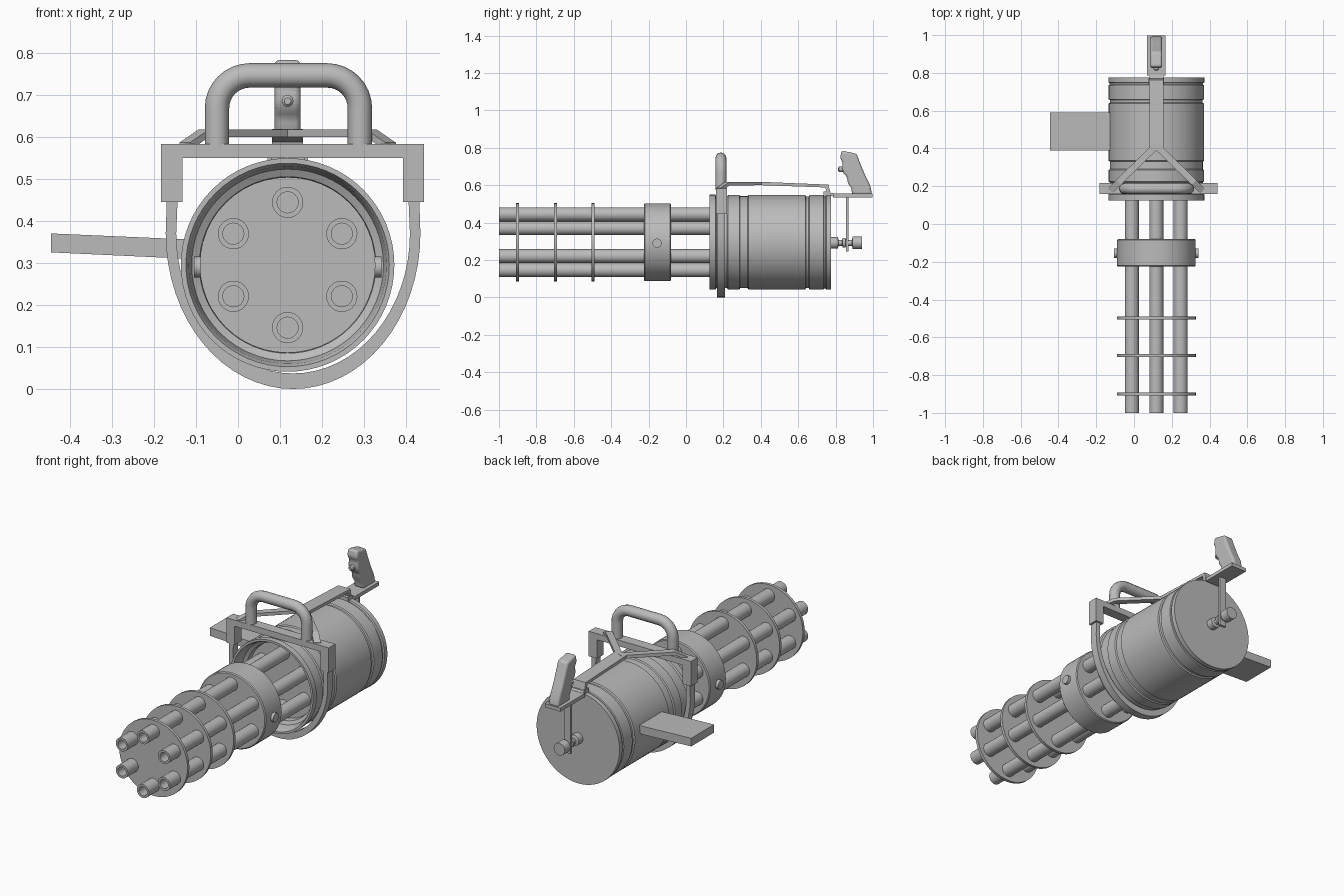
import bpy, bmesh, math
from mathutils import Vector

if "Cube" in bpy.data.objects:
    bpy.data.objects.remove(bpy.data.objects["Cube"])

GREY = (0.5, 0.5, 0.5, 1)
mat = bpy.data.materials.new("plain grey metal")
mat.use_nodes = True
mat.diffuse_color = GREY
mat.node_tree.nodes["Principled BSDF"].inputs["Base Color"].default_value = GREY

CX, CZ = 0.118, 0.295      # axis of the barrels and housing


def finish(name, bm, smooth=True, bevel=0):
    bmesh.ops.recalc_face_normals(bm, faces=bm.faces)
    me = bpy.data.meshes.new(name)
    bm.to_mesh(me)
    bm.free()
    me.materials.append(mat)
    ob = bpy.data.objects.new(name, me)
    bpy.context.collection.objects.link(ob)
    if bevel:
        mod = ob.modifiers.new("soft edges", 'BEVEL')
        mod.width, mod.segments = bevel, 3
    if smooth:
        bpy.ops.object.select_all(action='DESELECT')
        ob.select_set(True)
        bpy.context.view_layer.objects.active = ob
        bpy.ops.object.shade_smooth_by_angle(angle=math.radians(35))
    return ob


def lathe(name, profile, x=CX, z=CZ, n=48):
    """Turn (radius, y) points around an axis along y; ends are capped."""
    bm = bmesh.new()
    rings = []
    for r, y in profile:
        rings.append([bm.verts.new((x + r * math.cos(i * math.tau / n), y,
                                    z + r * math.sin(i * math.tau / n))) for i in range(n)])
    for a, b in zip(rings, rings[1:]):
        for i in range(n):
            j = (i + 1) % n
            bm.faces.new((a[i], a[j], b[j], b[i]))
    bm.faces.new(rings[0])
    bm.faces.new(rings[-1])
    return finish(name, bm)


def prism(name, points, axis, lo, hi, smooth=False, bevel=0):
    """Extrude a flat outline: (x, z) points along y, or (y, z) points along x."""
    bm = bmesh.new()
    place = (lambda p, d: (p[0], d, p[1])) if axis == 'y' else (lambda p, d: (d, p[0], p[1]))
    face = bm.faces.new([bm.verts.new(place(p, lo)) for p in points])
    ext = bmesh.ops.extrude_face_region(bm, geom=[face])
    move = (0, hi - lo, 0) if axis == 'y' else (hi - lo, 0, 0)
    bmesh.ops.translate(bm, verts=[v for v in ext["geom"] if isinstance(v, bmesh.types.BMVert)], vec=move)
    return finish(name, bm, smooth, bevel)


def box(name, x, y, z):
    return prism(name, [(x[0], z[0]), (x[1], z[0]), (x[1], z[1]), (x[0], z[1])], 'y', *y)


def ribbon(name, path, width, thick):
    """Flat strap following a path, lying level across its width."""
    bm = bmesh.new()
    pts = [Vector(p) for p in path]
    side = (pts[-1] - pts[0]).cross(Vector((0, 0, 1))).normalized() * width / 2
    up = Vector((0, 0, thick / 2))
    rows = [[bm.verts.new(p + o) for o in (side + up, up - side, -side - up, side - up)] for p in pts]
    for a, b in zip(rows, rows[1:]):
        for i in range(4):
            j = (i + 1) % 4
            bm.faces.new((a[i], a[j], b[j], b[i]))
    bm.faces.new(rows[0])
    bm.faces.new(rows[-1])
    return finish(name, bm, False)


# Six hollow barrels
for k in range(6):
    a = math.radians(90 + 60 * k)
    lathe(f"barrel_{k + 1}",
          [(0.025, -0.85), (0.025, -1), (0.037, -1), (0.037, 0.24)],
          CX + 0.149 * math.cos(a), CZ + 0.149 * math.sin(a), 24)

# Thin spacer discs and the thick clamp
for k, y in enumerate((-0.9, -0.697, -0.497)):
    lathe(f"spacer_disc_{k + 1}", [(0.209, y - 0.008), (0.209, y + 0.008)])
lathe("barrel_clamp", [(0.203, -0.225), (0.208, -0.22), (0.208, -0.085), (0.203, -0.08)])

# Side screws on the clamp
for name, s in (("left", 1), ("right", -1)):
    bm = bmesh.new()
    bmesh.ops.create_cone(bm, cap_ends=True, segments=12, radius1=0.025, radius2=0.025, depth=0.03)
    for v in bm.verts:
        v.co = (CX + s * 0.208 + v.co.z, -0.155 + v.co.x, 0.29 + v.co.y)
    finish(f"clamp_screw_{name}", bm)

# Housing with an open stepped front and grooved bands
lathe("housing", [
    (0.207, 0.23), (0.21, 0.2), (0.228, 0.19), (0.235, 0.14), (0.242, 0.125),
    (0.254, 0.125), (0.254, 0.157), (0.246, 0.162), (0.246, 0.22), (0.252, 0.225),
    (0.252, 0.285), (0.246, 0.29), (0.246, 0.33), (0.252, 0.335),
    (0.252, 0.638), (0.245, 0.642), (0.245, 0.656), (0.252, 0.66),
    (0.252, 0.735), (0.247, 0.738), (0.247, 0.746), (0.254, 0.75), (0.254, 0.775)], n=64)

# Hanging hoop below the bracket
HX, HZ, N = 0.131, 0.37, 32
arc = [math.pi * (1 + i / N) for i in range(N + 1)]
outer = [(HX + 0.303 * math.cos(a), HZ + 0.37 * math.sin(a)) for a in arc]
inner = [(HX + 0.278 * math.cos(a), HZ + 0.333 * math.sin(a)) for a in reversed(arc)]
hoop = [(HX - 0.299, 0.49)] + outer + [(HX + 0.299, 0.49), (HX + 0.273, 0.49)] + inner + [(HX - 0.273, 0.49)]
prism("support_hoop", hoop, 'y', 0.165, 0.208, True)

# Bracket across the top
L, R = -0.183, 0.443
prism("top_bracket", [(L, 0.445), (L + 0.051, 0.445), (L + 0.051, 0.549), (R - 0.051, 0.549),
                      (R - 0.051, 0.445), (R, 0.445), (R, 0.583), (L, 0.583)], 'y', 0.16, 0.218)

# Carrying handle
LX, RX, TOP, CR = -0.05, 0.29, 0.746, 0.078
path = [(LX, 0.575)]
for cx, start in ((LX + CR, 180), (RX - CR, 90)):
    for i in range(9):
        a = math.radians(start - i * 90 / 8)
        path.append((cx + CR * math.cos(a), TOP - CR + CR * math.sin(a)))
path.append((RX, 0.575))
cu = bpy.data.curves.new("carry_handle_path", 'CURVE')
cu.dimensions = '3D'
cu.bevel_depth, cu.bevel_resolution, cu.use_fill_caps = 0.029, 4, True
sp = cu.splines.new('POLY')
sp.points.add(len(path) - 1)
for p, (x, z) in zip(sp.points, path):
    p.co = (x, 0.187, z, 1)
tmp = bpy.data.objects.new("carry_handle_path", cu)
bpy.context.collection.objects.link(tmp)
bm = bmesh.new()
bm.from_mesh(bpy.data.meshes.new_from_object(tmp.evaluated_get(bpy.context.evaluated_depsgraph_get())))
bpy.data.objects.remove(tmp)
bmesh.ops.remove_doubles(bm, verts=bm.verts, dist=0.0001)
finish("carry_handle", bm)

# Forked straps and the spine running back to the grip platform
for name, s in (("left", 1), ("right", -1)):
    ribbon(f"fork_strap_{name}", [(CX + s * 0.245, 0.175, 0.577), (CX + s * 0.2, 0.22, 0.608),
                                  (CX, 0.415, 0.609)], 0.036, 0.018)
prism("spine_strap", [(0.4, 0.6), (0.745, 0.588), (0.757, 0.545), (0.79, 0.54), (0.79, 0.556),
                      (0.772, 0.56), (0.762, 0.603), (0.4, 0.618)], 'x', CX - 0.037, CX + 0.037)
box("spine_foot", (CX - 0.04, CX + 0.04), (0.735, 0.772), (0.535, 0.565))
box("grip_platform", (CX - 0.048, CX + 0.048), (0.785, 0.998), (0.535, 0.555))

# Pistol grip with finger swells
prism("rear_grip", [(0.888, 0.55), (0.995, 0.55), (0.986, 0.595), (0.957, 0.655), (0.932, 0.715),
                    (0.912, 0.768), (0.832, 0.785), (0.824, 0.745), (0.838, 0.72), (0.834, 0.69),
                    (0.842, 0.665), (0.86, 0.645), (0.866, 0.61), (0.884, 0.585)],
      'x', CX - 0.031, CX + 0.031, True, 0.012)
lathe("grip_button", [(0.008, 0.812), (0.014, 0.818), (0.014, 0.85)], CX, 0.685, 16)

# Rear post with its spindle and knob
box("rear_post", (CX - 0.02, CX + 0.02), (0.856, 0.87), (0.245, 0.54))
lathe("rear_spindle", [(0.03, 0.77), (0.03, 0.812), (0.016, 0.816), (0.016, 0.835), (0.026, 0.838),
                       (0.026, 0.852), (0.016, 0.855), (0.016, 0.888), (0.034, 0.89),
                       (0.034, 0.94)], CX, 0.292, 24)

# Feed chute on the right side
prism("feed_chute", [(-0.445, 0.325), (-0.1, 0.309), (-0.1, 0.355), (-0.445, 0.37)], 'y', 0.39, 0.59)
